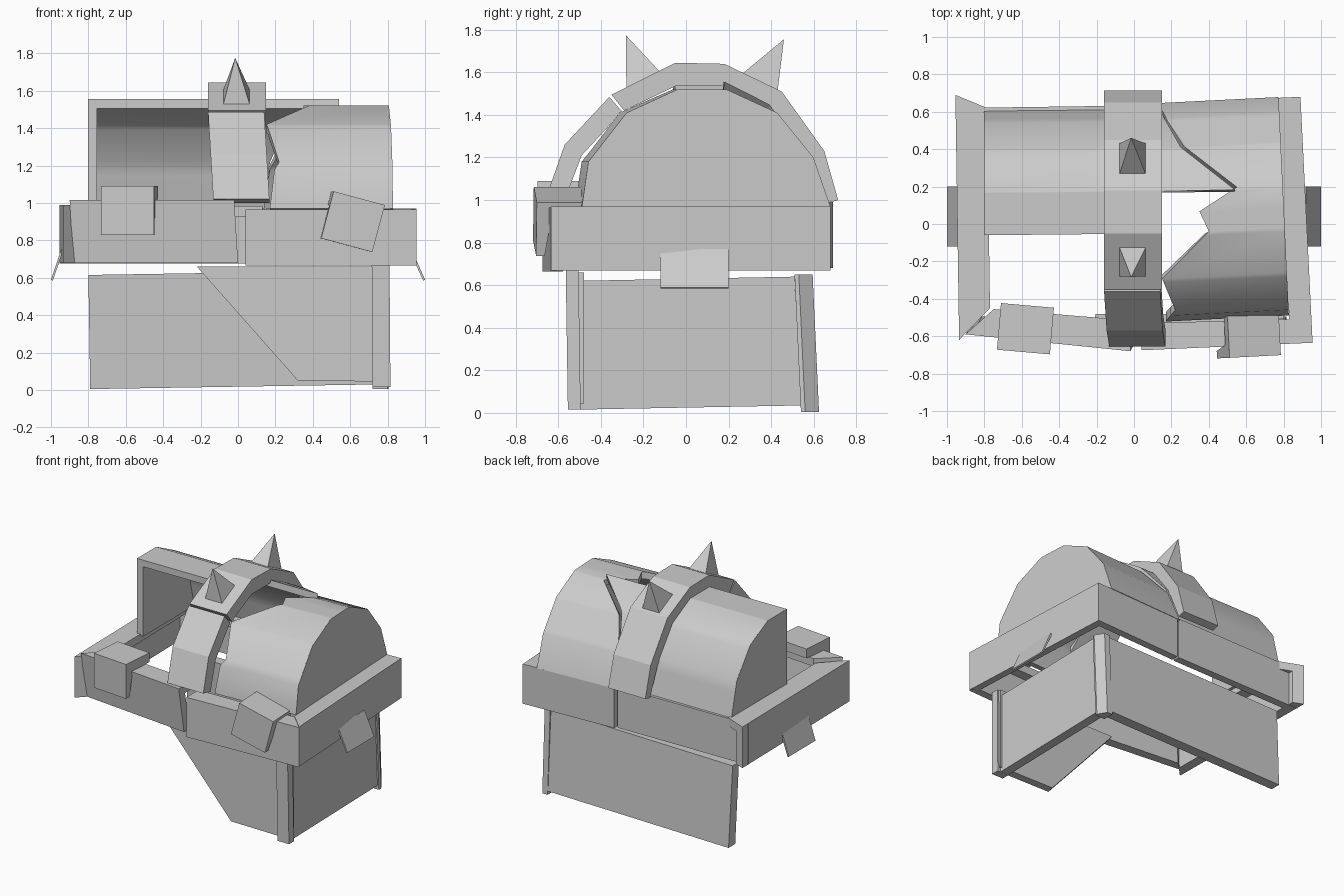
import bpy, bmesh, math
from mathutils import Vector, Matrix

if "Cube" in bpy.data.objects:
    bpy.data.objects.remove(bpy.data.objects["Cube"])

grey = bpy.data.materials.new("plain_grey")
grey.diffuse_color = (0.6, 0.6, 0.6, 1)
grey.use_nodes = True
grey.node_tree.nodes["Principled BSDF"].inputs["Base Color"].default_value = grey.diffuse_color


def finish(name, bm, smooth=False):
    bmesh.ops.recalc_face_normals(bm, faces=bm.faces)
    mesh = bpy.data.meshes.new(name)
    bm.to_mesh(mesh)
    bm.free()
    ob = bpy.data.objects.new(name, mesh)
    bpy.context.collection.objects.link(ob)
    mesh.materials.append(grey)
    if smooth:
        bpy.ops.object.select_all(action='DESELECT')
        ob.select_set(True)
        bpy.context.view_layer.objects.active = ob
        bpy.ops.object.shade_smooth_by_angle(angle=math.radians(40))
    return ob


def loft(name, a, b):
    """Solid between two matching polygon loops."""
    bm = bmesh.new()
    va, vb = [bm.verts.new(p) for p in a], [bm.verts.new(p) for p in b]
    n = len(a)
    bm.faces.new(va)
    bm.faces.new(vb[::-1])
    for i in range(n):
        j = (i + 1) % n
        bm.faces.new((va[i], vb[i], vb[j], va[j]))
    return finish(name, bm)


def slab(name, foot, z0, z1, shift=(0, 0)):
    """Upright block from an xy footprint, top leaning by shift."""
    return loft(name, [(x, y, z0) for x, y in foot],
                [(x + shift[0], y + shift[1], z1) for x, y in foot])


def angle_bar(name, outer, inner, z0, z1, shift=(0, 0), wall=0.45):
    """Rim bar with an L section: an upright wall and a top flange."""
    ends = []
    for o, i in zip(outer, inner):
        o, i, s = Vector(o), Vector(i), Vector(shift)
        m = o.lerp(i, wall)
        ends.append([(*o, z0), (*(o + s), z1), (*(i + s), z1), (*(i + s), z1 - 0.06),
                     (*(m + s), z1 - 0.06), (*m, z0)])
    return loft(name, *ends)


def across(name, prof, x0, x1, lean=0):
    """Block from a yz profile, extruded along x."""
    zt = max(z for _, z in prof)
    return loft(name, [(x0 + lean * (zt - z), y, z) for y, z in prof],
                [(x1 + lean * (zt - z), y, z) for y, z in prof])


def interp(table, t):
    for (a, u), (b, v) in zip(table, table[1:]):
        if t <= b:
            return u + (v - u) * max(0, t - a) / (b - a)
    return table[-1][1]


def lid_shell(name, arch, left, right, skew, cap_x, cap_dir, thick=0.05):
    """Barrel lid with a broken edge; left/right give x by y, plus an end cap."""
    ys = sorted({p[0] for p in arch} | {p[0] for t in (left, right) for p in t
                if arch[0][0] < p[0] < arch[-1][0]})
    pts = [Vector((y, interp(arch, y))) for y in ys]
    segs = [(q - p).normalized() for p, q in zip(pts, pts[1:])]
    bm = bmesh.new()
    rows = []
    for k, p in enumerate(pts):
        t = (segs[max(k - 1, 0)] + segs[min(k, len(segs) - 1)]).normalized()
        inner = p + Vector((t.y, -t.x)) * thick
        row = []
        for q in (p, inner):
            for table in (left, right):
                x = interp(table, p.x)
                row.append(bm.verts.new((x, q.x + skew * (x - cap_x), q.y)))
        rows.append(row)
    for (a, b, c, d), (e, f, g, h) in zip(rows, rows[1:]):
        for face in ((a, b, f, e), (c, g, h, d), (a, e, g, c), (b, d, h, f)):
            bm.faces.new(face)
    for a, b, c, d in (rows[0], rows[-1]):
        bm.faces.new((a, b, d, c))
    finish(name, bm, True)
    # end cap, just proud of the shell
    edge = right if cap_dir > 0 else left
    loop = [(interp(edge, y) + cap_dir * 0.003, y + skew * (interp(edge, y) - cap_x), z) for y, z in arch]
    if arch[0][1] > 1.3:
        loop.append((loop[0][0], arch[0][0], arch[-1][1]))
    loft(name + "_end", loop, [(x - cap_dir * 0.05, y * 0.995, z - 0.003) for x, y, z in loop])


# Lower box: back, right end and broken front
loft("back_panel",
     [(-0.79, 0.54, 0.005), (0.75, 0.54, 0.03), (0.75, 0.51, 0.64), (-0.8, 0.51, 0.615)],
     [(-0.79, 0.62, 0.005), (0.75, 0.62, 0.03), (0.75, 0.585, 0.64), (-0.8, 0.585, 0.615)])
side = [(-0.53, 0.015), (0.54, 0.035), (0.51, 0.64), (-0.53, 0.62)]
loft("right_panel", [(0.72, y, z) for y, z in side], [(0.79, y, z) for y, z in side])
broken = [(-0.22, 0.66), (0.32, 0.05), (0.79, 0.045), (0.79, 0.66)]
loft("front_panel", [(x, -0.54, z) for x, z in broken],
     [(x + 0.015, -0.48, z) for x, z in broken])

# Corner posts
slab("front_corner_post", [(0.72, -0.555), (0.815, -0.555), (0.815, -0.495), (0.72, -0.495)],
     0.015, 0.67, (-0.005, -0.01))
slab("back_corner_post", [(0.72, 0.54), (0.80, 0.54), (0.805, 0.56), (0.765, 0.625), (0.72, 0.625)],
     0.005, 0.65, (0, -0.03))

# Rim
angle_bar("right_rim", [(0.955, -0.635), (0.89, 0.68)], [(0.83, -0.51), (0.77, 0.55)], 0.67, 0.97)
angle_bar("front_rim_right", [(0.04, -0.675), (0.955, -0.635)], [(0.04, -0.53), (0.83, -0.51)], 0.665, 0.965)
angle_bar("front_rim_left", [(-0.88, -0.555), (0, -0.645)], [(-0.73, -0.42), (0, -0.48)],
          0.68, 1.015, (-0.02, -0.035))
angle_bar("left_rim", [(-0.935, -0.62), (-0.955, 0.69)], [(-0.77, -0.45), (-0.785, 0.62)], 0.68, 0.99)
angle_bar("back_rim_right", [(0.15, 0.645), (0.89, 0.68)], [(0.15, 0.52), (0.77, 0.55)], 0.67, 0.97)
angle_bar("back_rim_left", [(-0.955, 0.62), (0.13, 0.635)], [(-0.80, 0.49), (0.13, 0.51)], 0.675, 0.985)

# Lid halves
lid_shell("lid_right",
          [(-0.49, 0.97), (-0.46, 1.18), (-0.28, 1.41), (-0.04, 1.52), (0.19, 1.52),
           (0.43, 1.41), (0.60, 1.20), (0.68, 0.97)],
          [(-0.49, 0.17), (-0.43, 0.22), (-0.26, 0.15), (-0.02, 0.40), (0.09, 0.35),
           (0.21, 0.55), (0.44, 0.27), (0.58, 0.18), (0.68, 0.13)],
          [(-0.49, 0.825), (0.68, 0.77)], 0.05, 0.8, 1)
lid_shell("lid_left",
          [(-0.06, 1.555), (0.17, 1.555), (0.38, 1.45), (0.54, 1.24), (0.605, 0.98)],
          [(-0.06, -0.80), (0.605, -0.80)],
          [(-0.06, 0.0), (0.165, 0.12), (0.17, 0.54), (0.40, 0.25), (0.56, 0.16), (0.605, 0.14)],
          0.01, -0.8, -1)

# Strap over the lid, broken low at the front
across("strap", [(-0.35, 1.495), (-0.05, 1.645), (0.18, 1.64), (0.45, 1.51), (0.65, 1.23), (0.715, 1.0),
                 (0.66, 0.985), (0.57, 1.19), (0.40, 1.43), (0.17, 1.535), (-0.05, 1.535), (-0.29, 1.42)],
       -0.16, 0.15)
across("strap_broken_end", [(-0.36, 1.485), (-0.57, 1.26), (-0.655, 1.02), (-0.57, 1.0), (-0.49, 1.21), (-0.30, 1.415)],
       -0.16, 0.14, 0.06)


# Strap spikes
def spike(name, y0, z0, y1, z1, tip):
    bm = bmesh.new()
    base = [bm.verts.new(p) for p in ((-0.08, y0, z0), (0.065, y0, z0), (0.065, y1, z1), (-0.08, y1, z1))]
    top = bm.verts.new(tip)
    bm.faces.new(base)
    for i in range(4):
        bm.faces.new((base[i], base[(i + 1) % 4], top))
    finish(name, bm)


spike("front_spike", -0.28, 1.52, -0.12, 1.60, (-0.015, -0.283, 1.775))
spike("back_spike", 0.26, 1.59, 0.43, 1.51, (-0.015, 0.46, 1.755))


# Clamps hooked over the front rim
def clamp(name, loc, roll, turn=0):
    prof = [(-0.13, -0.13), (-0.13, 0.13), (0.12, 0.13), (0.12, 0.06), (-0.06, 0.05), (-0.09, -0.13)]
    ob = across(name, prof, -0.142, 0.142)
    ob.matrix_world = (Matrix.Translation(loc) @ Matrix.Rotation(math.radians(turn), 4, 'Z')
                       @ Matrix.Rotation(math.radians(roll), 4, 'Y'))


clamp("left_clamp", (-0.58, -0.555, 0.96), 0, -5)
clamp("right_clamp", (0.608, -0.58, 0.9), 15, 3)

# Hanging side flaps
for name, s, top in (("right_flap", 1, 0.92), ("left_flap", -1, 0.94)):
    prof = [(s * top, 0.77), (s * 1.0, 0.59), (s * 0.99, 0.585), (s * (top - 0.012), 0.765)]
    loft(name, [(x, -0.12, z) for x, z in prof], [(x, 0.2, z) for x, z in prof])
